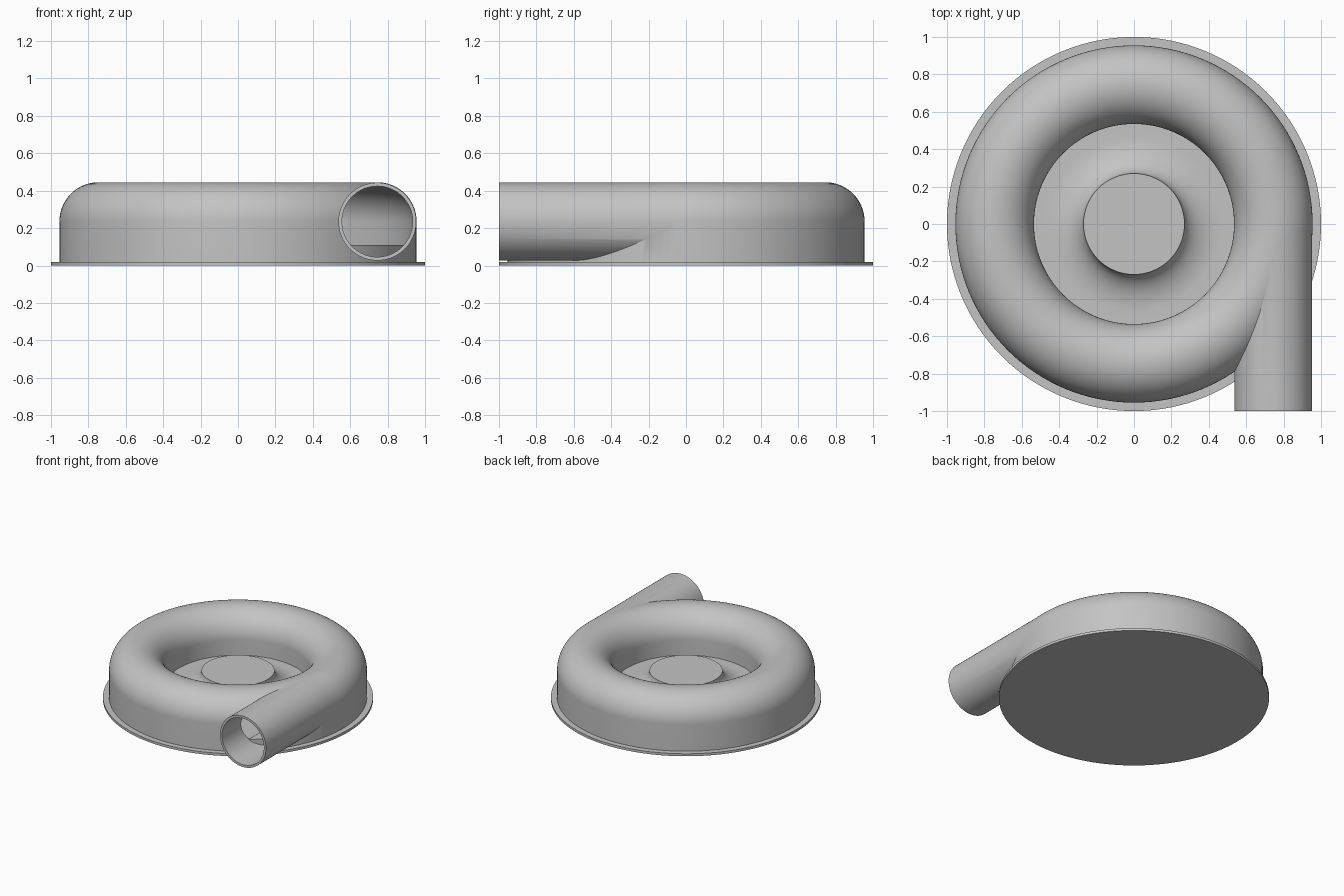
import bpy
import bmesh
import math
from mathutils import Matrix

cube = bpy.data.objects.get("Cube")
if cube:
    bpy.data.objects.remove(cube, do_unlink=True)

RING = 0.745      # radius of the tube's centre line
TUBE = 0.21       # outer radius of the tube
MID = 0.235       # height of the tube's centre line
FLOOR = 0.11      # top of the inner floor

grey = bpy.data.materials.new("plain_grey")
grey.use_nodes = True
grey.diffuse_color = (0.55, 0.55, 0.55, 1)
grey.node_tree.nodes["Principled BSDF"].inputs["Base Color"].default_value = grey.diffuse_color


def make_object(name, bm):
    bmesh.ops.recalc_face_normals(bm, faces=bm.faces)
    mesh = bpy.data.meshes.new(name)
    bm.to_mesh(mesh)
    bm.free()
    mesh.materials.append(grey)
    obj = bpy.data.objects.new(name, mesh)
    bpy.context.collection.objects.link(obj)
    return obj


def revolve(name, profile, closed=False, steps=128):
    """Turn a profile of (radius, height) points about the z axis."""
    bm = bmesh.new()
    verts = [bm.verts.new((r, 0, z)) for r, z in profile]
    edges = [bm.edges.new(pair) for pair in zip(verts, verts[1:])]
    if closed:
        edges.append(bm.edges.new((verts[-1], verts[0])))
    bmesh.ops.spin(bm, geom=verts + edges, cent=(0, 0, 0), axis=(0, 0, 1),
                   angle=2 * math.pi, steps=steps)
    bmesh.ops.remove_doubles(bm, verts=bm.verts, dist=0.0001)
    return make_object(name, bm)


def pipe_rod(name, radius, y0, y1):
    """A solid rod along y on the outlet axis."""
    bm = bmesh.new()
    place = Matrix.Translation((RING, (y0 + y1) / 2, MID)) @ Matrix.Rotation(math.pi / 2, 4, 'X')
    bmesh.ops.create_cone(bm, cap_ends=True, segments=96, radius1=radius,
                          radius2=radius, depth=y1 - y0, matrix=place)
    return make_object(name, bm)


def arc(cr, cz, a, b, start, end, count):
    """Points on part of an ellipse, angles in degrees."""
    angles = [math.radians(start + (end - start) * i / count) for i in range(count + 1)]
    return [(cr + a * math.cos(t), cz + b * math.sin(t)) for t in angles]


def combine(target, tool, operation):
    mod = target.modifiers.new(operation.lower(), 'BOOLEAN')
    mod.operation = operation
    mod.solver = 'EXACT'
    mod.object = tool
    graph = bpy.context.evaluated_depsgraph_get()
    mesh = bpy.data.meshes.new_from_object(target.evaluated_get(graph))
    target.modifiers.clear()
    target.data = mesh
    bpy.data.objects.remove(tool, do_unlink=True)


# Housing: flat hub, flared floor, rounded ring and straight outer wall
hub_flare = arc(0.47, MID, 0.2, MID - FLOOR, 180, 270, 16)
ring_top = arc(RING, MID, TUBE, TUBE, 180, 0, 40)
inner_r = RING - TUBE
outer_r = RING + TUBE
housing = revolve("volute_housing", [(0, MID)] + hub_flare + [(inner_r, FLOOR)]
                  + ring_top + [(outer_r, 0.01), (0, 0.01)])

# Tangential outlet pipe joined to the ring
combine(housing, pipe_rod("outlet_pipe", TUBE - 0.002, -1.0, 0.03), 'UNION')

# Hollow out the ring and the pipe
hollow = TUBE - 0.018
cavity = revolve("cavity", arc(RING, MID, hollow, hollow, 180, 0, 40)
                 + [(RING + hollow, FLOOR), (RING - hollow, FLOOR)], closed=True)
combine(housing, cavity, 'DIFFERENCE')
combine(housing, pipe_rod("bore", TUBE - 0.021, -1.1, -0.02), 'DIFFERENCE')

# Raised floor inside the ring, seen through the outlet
floor = revolve("inner_floor", [(0.56, 0.012), (0.56, FLOOR - 0.001),
                                (0.945, FLOOR - 0.001), (0.945, 0.012)], closed=True)

# Thin round base plate
base = revolve("base_plate", [(0, 0), (1, 0), (1, 0.02), (0, 0.02)])

bpy.ops.object.select_all(action='DESELECT')
for obj in (housing, floor, base):
    obj.select_set(True)
bpy.context.view_layer.objects.active = housing
bpy.ops.object.shade_smooth_by_angle(angle=math.radians(30))
